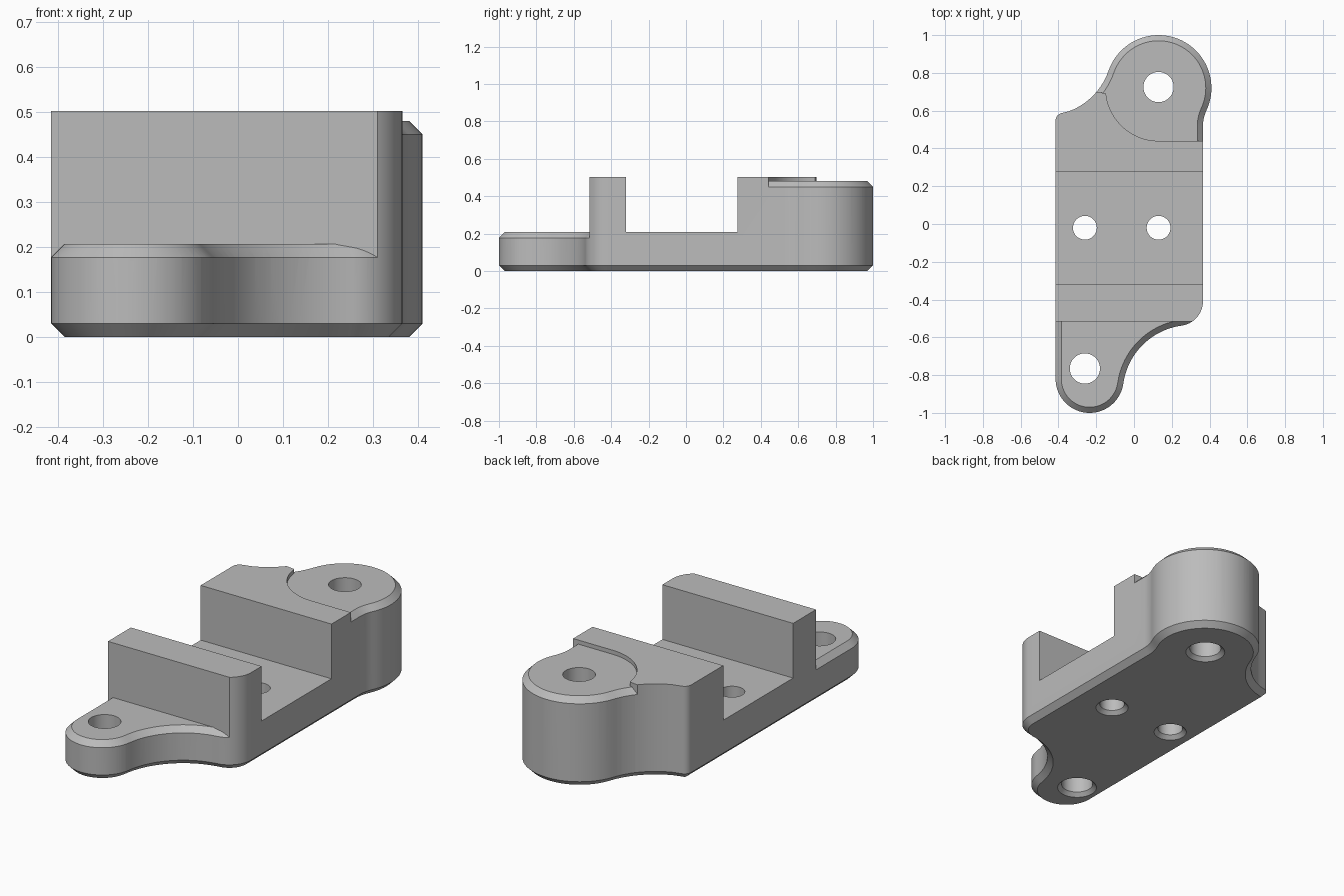
import bpy, bmesh
from math import radians, cos, sin

if "Cube" in bpy.data.objects:
    bpy.data.objects.remove(bpy.data.objects["Cube"])

FLOOR, TOP, BOSS_TOP, CHAMFER = 0.207, 0.502, 0.48, 0.03
WALL_FRONT, WALL_BACK, BLOCK_FRONT = -0.515, -0.32, 0.275
BOSS = (0.13, 0.72)

# Outline arcs, counterclockwise: centre x, y, radius, start and end angle
ARCS = [
    (-0.235, -0.82, 0.18, 180, 352),    # front lug
    (0.30, -0.895, 0.36, 172, 97.6),    # front hollow
    (0.235, -0.409, 0.13, -82.4, 0),    # front right corner
    (0.565, 0.517, 0.20, 180, 155),     # right hollow
    (*BOSS, 0.28, -25, 161),            # rear boss
    (-0.466, 0.925, 0.35, -19, -73),    # rear hollow
    (-0.375, 0.548, 0.04, 107, 180),    # rear left corner
]


def arc(cx, cy, r, start, end, keep_end=True):
    n = max(6, round(abs(end - start) / 4))
    angles = [radians(start + (end - start) * i / n) for i in range(n + keep_end)]
    return [(cx + r * cos(a), cy + r * sin(a)) for a in angles]


def outline(inset):
    pts = []
    for cx, cy, r, start, end in ARCS:
        shift = -inset if end > start else inset
        pts += arc(cx, cy, r + shift, start, end, end % 180 == 0)
    return pts


def loft(name, layers):
    """Solid through matching closed outlines, given as (points, z)."""
    bm = bmesh.new()
    rings = [[bm.verts.new((x, y, z)) for x, y in pts] for pts, z in layers]
    n = len(rings[0])
    for low, high in zip(rings, rings[1:]):
        for i in range(n):
            j = (i + 1) % n
            bm.faces.new((low[i], low[j], high[j], high[i]))
    bm.faces.new(rings[0][::-1])
    bm.faces.new(rings[-1])
    mesh = bpy.data.meshes.new(name)
    bm.to_mesh(mesh)
    bm.free()
    obj = bpy.data.objects.new(name, mesh)
    bpy.context.collection.objects.link(obj)
    return obj


def prism(name, pts, z0, z1):
    return loft(name, [(pts, z0), (pts, z1)])


def block(name, y0, y1, z0, z1):
    return prism(name, [(-1, y0), (1, y0), (1, y1), (-1, y1)], z0, z1)


def cut(target, cutter):
    cutter.hide_render = True
    mod = target.modifiers.new("cut", 'BOOLEAN')
    mod.operation, mod.solver, mod.object = 'DIFFERENCE', 'EXACT', cutter
    bpy.context.view_layer.objects.active = target
    bpy.ops.object.modifier_apply(modifier=mod.name)
    bpy.data.objects.remove(cutter)


def cut_chamfered(target, region, top):
    """Lower a region to the given height, leaving a chamfered rim."""
    core = loft("core", [(outline(-0.02), 0.05),
                         (outline(-0.02), top - CHAMFER - 0.02),
                         (outline(CHAMFER), top)])
    cut(region, core)
    cut(target, region)


# Body with chamfered underside
body = loft("bracket_body", [(outline(CHAMFER), 0), (outline(0), CHAMFER),
                             (outline(0), TOP)])

# Channel between the front wall and the rear block
cut(body, block("channel", WALL_BACK, BLOCK_FRONT, FLOOR, 1))

# Low front lug
cut_chamfered(body, block("lug_region", -2, WALL_FRONT, FLOOR - 0.04, 1), FLOOR)

# Shallow step around the rear boss
step = [(1, 0.44)] + arc(*BOSS, 0.28, 270, 186)
step += [(-0.17, 0.695), (-0.4, 0.72), (-0.4, 1.3), (1, 1.3)]
step.reverse()
step = step[::-1] if sum(a[0] * b[1] - b[0] * a[1] for a, b in
                         zip(step, step[1:] + step[:1])) < 0 else step
cut_chamfered(body, prism("boss_region", step, BOSS_TOP - 0.04, 1), BOSS_TOP)

# Through holes, eased at the underside
for x, y, r in [(0.13, 0.725, 0.08), (-0.26, -0.765, 0.08),
                (-0.26, -0.02, 0.063), (0.13, -0.02, 0.063)]:
    def ring(radius):
        return arc(x, y, radius, 0, 360, False)
    cut(body, loft("hole", [(ring(r + 0.03), -0.01), (ring(r), 0.02), (ring(r), 1)]))

# Plain grey finish
grey = bpy.data.materials.new("grey")
grey.use_nodes = True
colour = (0.5, 0.5, 0.5, 1)
grey.diffuse_color = colour
grey.node_tree.nodes["Principled BSDF"].inputs["Base Color"].default_value = colour
body.data.materials.clear()
body.data.materials.append(grey)

bpy.ops.object.select_all(action='DESELECT')
body.select_set(True)
bpy.context.view_layer.objects.active = body
bpy.ops.object.shade_smooth_by_angle(angle=radians(30))
